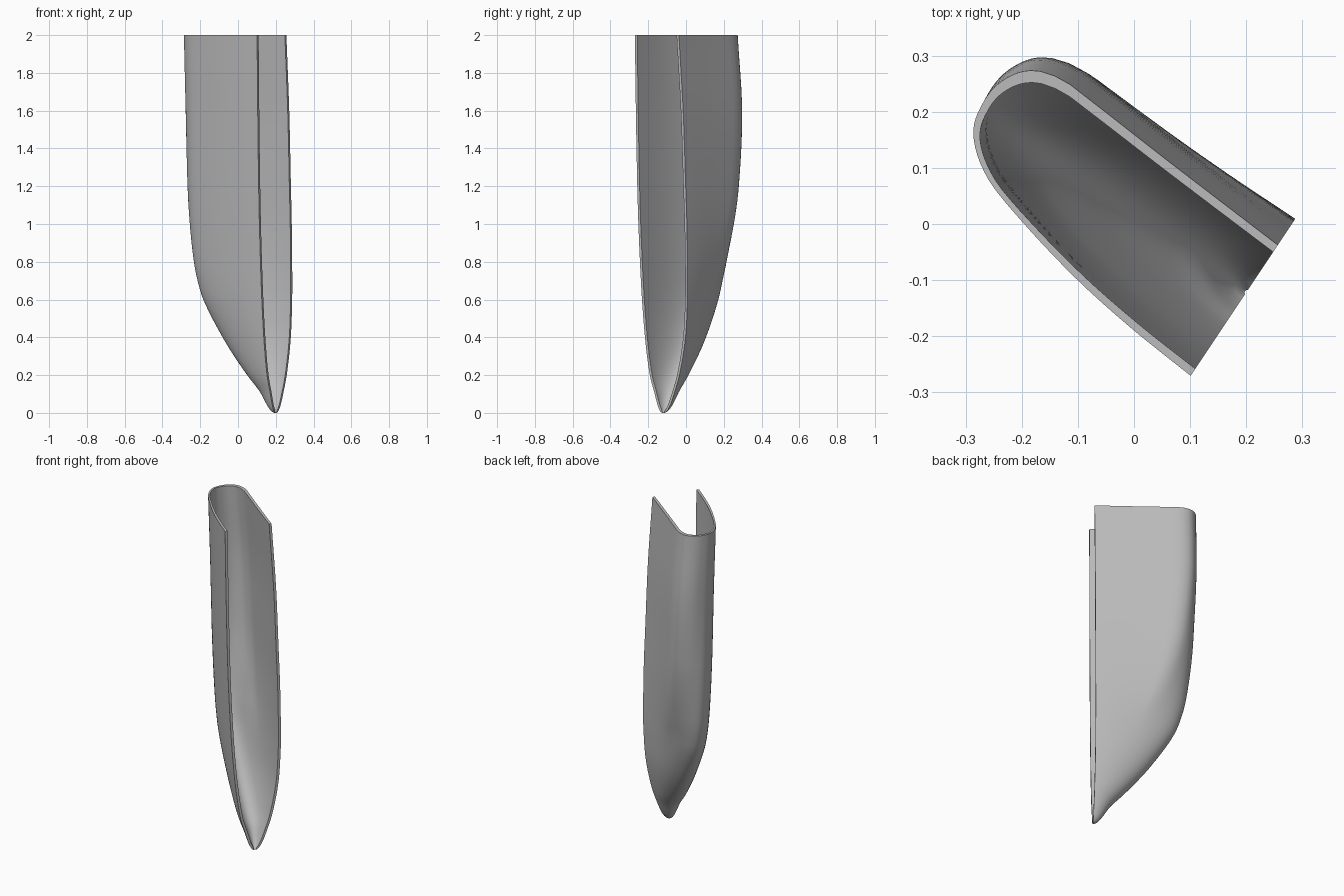
import bpy
import bmesh
import math
from mathutils import Vector

cube = bpy.data.objects.get("Cube")
if cube:
    bpy.data.objects.remove(cube)

WALL = 0.015
MOUTH = 0.234                      # distance of the open side from the axis
OUT = Vector((0.832, -0.555, 0))   # direction the open side faces
SIDE = Vector((0.555, 0.832, 0))   # across the open side

# height, right lip, left lip, depth, blend from ellipse to full section
STATIONS = [
    (0.0, 0.006, 0.014, 0.003, 0),
    (0.1, -0.043, 0.08, 0.09, 0),
    (0.2, -0.074, 0.114, 0.178, 0),
    (0.4, -0.105, 0.153, 0.337, 0),
    (0.6, -0.124, 0.166, 0.46, 0.04),
    (0.7, -0.131, 0.167, 0.498, 0.15),
    (0.8, -0.137, 0.166, 0.525, 0.32),
    (1.0, -0.147, 0.162, 0.555, 0.6),
    (1.2, -0.154, 0.154, 0.57, 0.8),
    (1.6, -0.163, 0.138, 0.578, 1),
    (2.0, -0.169, 0.111, 0.578, 1),
]
# full section: depth fraction, width fraction
SECTION = [(0, -1), (0.225, -0.92), (0.455, -0.784), (0.7, -0.554),
           (0.86, -0.34), (0.97, 0.02), (1, 0.45), (0.985, 0.82),
           (0.927, 1.12), (0.84, 1.23), (0.75, 1.215), (0.425, 1.115), (0, 1)]


def spline(keys, points, x):
    """Smooth interpolation of point tuples over increasing keys."""
    i = 0
    while i < len(keys) - 2 and x > keys[i + 1]:
        i += 1
    h = keys[i + 1] - keys[i]
    t = (x - keys[i]) / h

    def slope(j):
        a, b = max(j - 1, 0), min(j + 1, len(keys) - 1)
        return (points[b] - points[a]) / (keys[b] - keys[a])
    p, q = points[i], points[i + 1]
    return (p * (1 + 2 * t) * (1 - t) ** 2 + slope(i) * (h * t * (1 - t) ** 2)
            + q * t * t * (3 - 2 * t) + slope(i + 1) * (h * t * t * (t - 1)))


st_keys = [math.sqrt(s[0]) for s in STATIONS]
st_vals = [Vector(s[1:]) for s in STATIONS]
sec_vals = [Vector(p) for p in SECTION]
sec_keys = [0]
for a, b in zip(sec_vals, sec_vals[1:]):
    sec_keys.append(sec_keys[-1] + (b - a).length)

COLS, ROWS = 56, 56
outline = [spline(sec_keys, sec_vals, sec_keys[-1] * k / COLS) for k in range(COLS + 1)]


def section_ring(z, inset):
    right, left, depth, blend = spline(st_keys, st_vals, math.sqrt(z))
    mid, half = (left + right) / 2, (left - right) / 2
    half = max(half - inset, 0.002)
    depth = max(depth - inset, 0.001)
    ring = []
    for p in outline:
        a = math.atan2(p.y, p.x)
        q = Vector((math.cos(a), math.sin(a))).lerp(p, blend)
        ring.append(OUT * (MOUTH - depth * q.x) + SIDE * (mid + half * q.y) + Vector((0, 0, z)))
    return ring


# Scoop: outer and inner skins joined along the lips and the top rim
bm = bmesh.new()
outer, inner = [], []
for r in range(ROWS + 1):
    z = 2 * (r / ROWS) ** 2
    z_in = 0.022 + z * (2 - 0.022) / 2
    outer.append([bm.verts.new(c) for c in section_ring(z, 0)])
    inner.append([bm.verts.new(c) for c in section_ring(z_in, WALL)])
for r in range(ROWS):
    for k in range(COLS):
        for skin in (outer, inner):
            bm.faces.new((skin[r][k], skin[r][k + 1], skin[r + 1][k + 1], skin[r + 1][k]))
    for k in (0, COLS):
        bm.faces.new((outer[r][k], inner[r][k], inner[r + 1][k], outer[r + 1][k]))
for r in (0, ROWS):
    for k in range(COLS):
        bm.faces.new((outer[r][k], outer[r][k + 1], inner[r][k + 1], inner[r][k]))
bmesh.ops.recalc_face_normals(bm, faces=bm.faces)
mesh = bpy.data.meshes.new("scoop_shell")
bm.to_mesh(mesh)
bm.free()
shell = bpy.data.objects.new("scoop_shell", mesh)
bpy.context.collection.objects.link(shell)

grey = bpy.data.materials.new("plain_grey")
grey.use_nodes = True
colour = (0.5, 0.5, 0.5, 1)
grey.diffuse_color = colour
grey.node_tree.nodes["Principled BSDF"].inputs["Base Color"].default_value = colour
mesh.materials.append(grey)

bpy.ops.object.select_all(action='DESELECT')
shell.select_set(True)
bpy.context.view_layer.objects.active = shell
bpy.ops.object.shade_smooth_by_angle(angle=math.radians(35))
